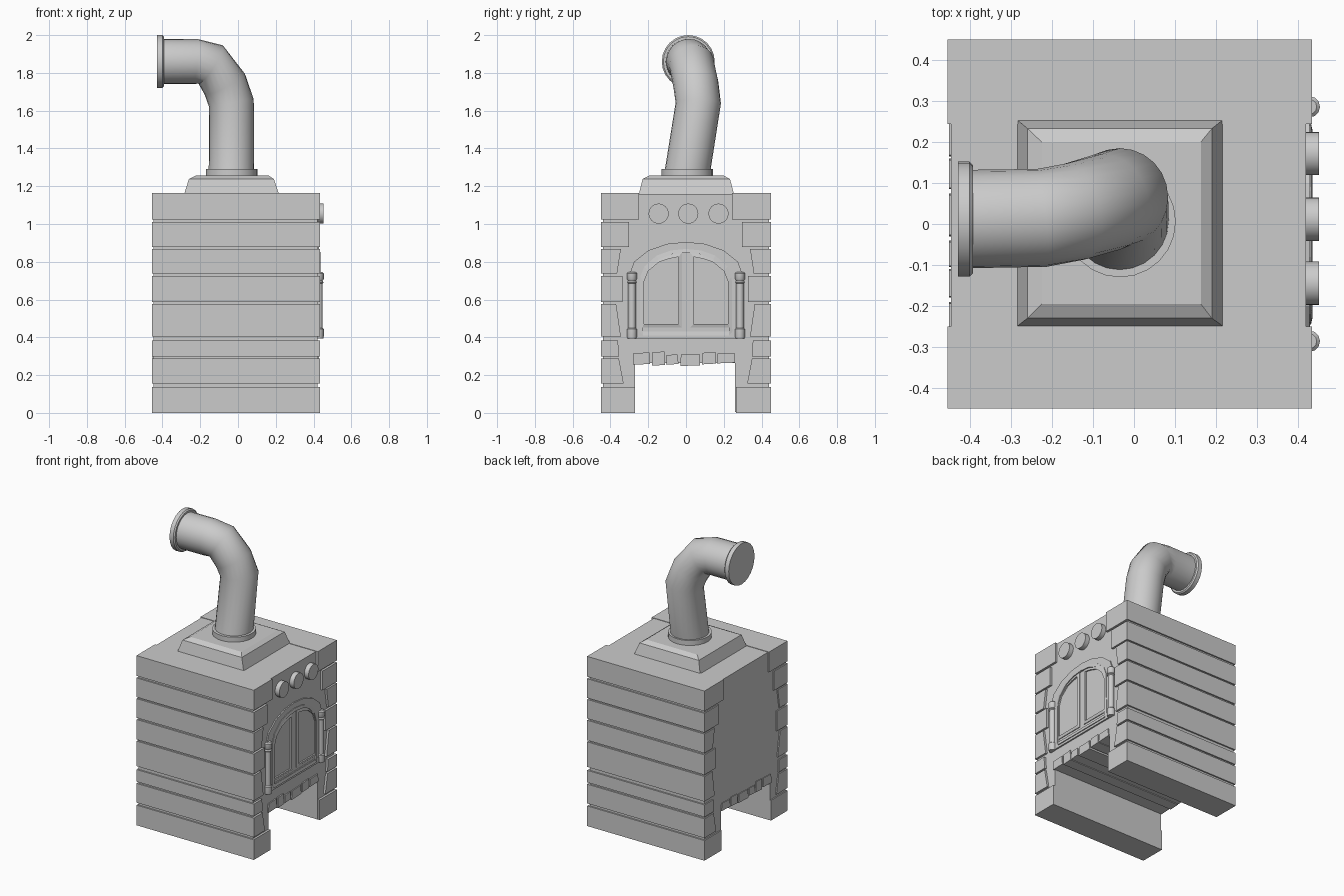
import bpy, bmesh, math
from mathutils import Vector, Matrix

if "Cube" in bpy.data.objects:
    bpy.data.objects.remove(bpy.data.objects["Cube"])


def finish(name, bm, smooth=False):
    bmesh.ops.recalc_face_normals(bm, faces=bm.faces[:])
    me = bpy.data.meshes.new(name)
    bm.to_mesh(me)
    bm.free()
    ob = bpy.data.objects.new(name, me)
    bpy.context.collection.objects.link(ob)
    if smooth:
        bpy.ops.object.select_all(action='DESELECT')
        ob.select_set(True)
        bpy.context.view_layer.objects.active = ob
        bpy.ops.object.shade_smooth_by_angle(angle=math.radians(40))
    return ob


def loft(name, rings, closed=False, smooth=False):
    # skin a list of vertex rings, capped unless closed into a loop
    bm = bmesh.new()
    vs = [[bm.verts.new(p) for p in r] for r in rings]
    n = len(vs[0])
    for i in range(len(vs) if closed else len(vs) - 1):
        a, b = vs[i], vs[(i + 1) % len(vs)]
        for j in range(n):
            bm.faces.new((a[j], a[(j + 1) % n], b[(j + 1) % n], b[j]))
    if not closed:
        bm.faces.new(vs[0])
        bm.faces.new(vs[-1])
    return finish(name, bm, smooth)


def prism(name, pts, x0, x1):
    # (y, z) outline extruded along x
    return loft(name, [[(x, y, z) for y, z in pts] for x in (x0, x1)])


def frame(name, outer, inner, x0, x1, slope=0.0):
    # raised ring between two matching (y, z) outlines
    layers = [(outer, x0), (outer, x1 - slope), (inner, x1), (inner, x0)]
    return loft(name, [[(x, y, z) for y, z in pts] for pts, x in layers], closed=True)


def lathe(name, origin, axis, profile, seg):
    # profile of (radius, distance along axis)
    rot = Vector((0, 0, 1)).rotation_difference(Vector(axis)).to_matrix()
    rings = [[rot @ Vector((r * math.cos(2 * math.pi * k / seg),
                            r * math.sin(2 * math.pi * k / seg), h)) + Vector(origin)
              for k in range(seg)] for r, h in profile]
    return loft(name, rings, smooth=True)


# masonry core with the wood opening underneath
prism("core", [(-.44, .005), (-.27, .005), (-.27, .265), (.26, .265), (.26, .005),
               (.44, .005), (.44, 1.16), (-.44, 1.16)], -.447, .42)

# stone courses: z bottom, z top, inner edge at bottom, inner edge at top
courses = [(0, .138, .27, .27), (.155, .287, .33, .355), (.299, .382, .355, .36),
           (.405, .577, .345, .37), (.588, .725, .335, .335), (.737, .868, .365, .345),
           (.878, 1.01, .302, .302), (1.024, 1.163, .25, .25)]
for i, (z0, z1, a, b) in enumerate(courses):
    for side, s, d in (("left", -1, 0), ("right", 1, .006)):
        prism(f"stone_{side}_{i}", [(s * .45, z0), (s * (a - d), z0),
                                    (s * (b - d), z1), (s * .45, z1)], -.455, .435)

# row of lintel bricks
bricks = [(-.28, -.19, .255, .32), (-.18, -.11, .25, .325), (-.105, -.04, .255, .31),
          (-.03, .075, .248, .312), (.085, .16, .257, .322), (.165, .26, .262, .318)]
for i, (a, b, z0, z1) in enumerate(bricks):
    prism(f"lintel_brick_{i}", [(a, z0), (b, z0 + .004), (b - .004, z1), (a + .003, z1 - .004)],
          -.452, .428)

# three control dials
for i, y in enumerate((-.145, .012, .172)):
    lathe(f"dial_{i}", (.41, y, 1.055), (1, 0, 0), [(.053, 0), (.053, .042)], 24)


# arched door surround
def mirrored(half):
    return half + [(-y, z) for y, z in reversed(half) if y != 0]


arch_out = [(-.295, .43), (-.295, .745), (-.275, .80), (-.2, .86), (-.1, .895), (0, .905)]
arch_in = [(-.245, .43), (-.242, .72), (-.22, .775), (-.155, .833), (-.08, .86), (0, .868)]
surround = mirrored(arch_out) + list(reversed(mirrored(arch_in)))
prism("door_surround", surround, .41, .428)
bead = [(y * .93, z - .02) for y, z in arch_in]
frame("door_bead", mirrored(arch_in), mirrored(bead), .41, .436, .004)
prism("door_sill", [(-.295, .395), (.295, .395), (.295, .434), (-.295, .434)], .41, .43)

# door leaves with framed panes
prism("door_panel", mirrored(arch_in), .41, .424)
pane_out = [(-.238, .452), (-.238, .70), (-.212, .765), (-.15, .817), (-.09, .836),
            (-.022, .848), (-.022, .452)]
pane_in = [(-.222, .47), (-.222, .695), (-.199, .752), (-.143, .798), (-.09, .816),
           (-.04, .826), (-.04, .47)]
for side, s in (("left", 1), ("right", -1)):
    frame(f"pane_frame_{side}", [(s * y, z) for y, z in pane_out],
          [(s * y, z) for y, z in pane_in], .41, .434, .005)

# hinge posts
post = [(.024, 0), (.026, .01), (.026, .05), (.02, .056), (.02, .29), (.026, .296),
        (.02, .305), (.026, .315), (.026, .345), (.018, .352)]
for side, y in (("left", -.286), ("right", .286)):
    lathe(f"hinge_post_{side}", (.428, y, .394), (0, 0, 1), post, 12)

# stepped chimney hood
hood = [(-.286, .218, -.25, .255, 1.155), (-.26, .19, -.23, .233, 1.238),
        (-.225, .163, -.195, .2, 1.256)]
loft("chimney_hood", [[(a, c, z), (b, c, z), (b, d, z), (a, d, z)] for a, b, c, d, z in hood])
lathe("pipe_collar", (-.034, .006, 1.25), (0, 0, 1), [(.136, 0), (.136, .04)], 24)

# bent flue pipe
path = [Vector(p) for p in ((-.035, .008, 1.28), (-.035, .065, 1.64), (-.07, .052, 1.74),
                            (-.145, .03, 1.845), (-.225, .015, 1.86), (-.41, .012, 1.86))]
rings = []
frame_dir = Vector((0, 1, 0))
for i, p in enumerate(path):
    d_in = (p - path[i - 1]).normalized() if i else Vector((0, 0, 1))
    d_out = (path[i + 1] - p).normalized() if i < len(path) - 1 else d_in
    t = (d_in + d_out).normalized()
    u = (frame_dir - t * frame_dir.dot(t)).normalized()
    v = t.cross(u)
    rings.append([p + .12 * (math.cos(2 * math.pi * k / 24) * u + math.sin(2 * math.pi * k / 24) * v)
                  for k in range(24)])
loft("flue_pipe", rings, smooth=True)

# flange at the pipe mouth
lathe("pipe_flange", (-.393, .012, 1.86), (-1, 0, 0),
      [(.132, 0), (.14, .008), (.14, .037)], 24)
